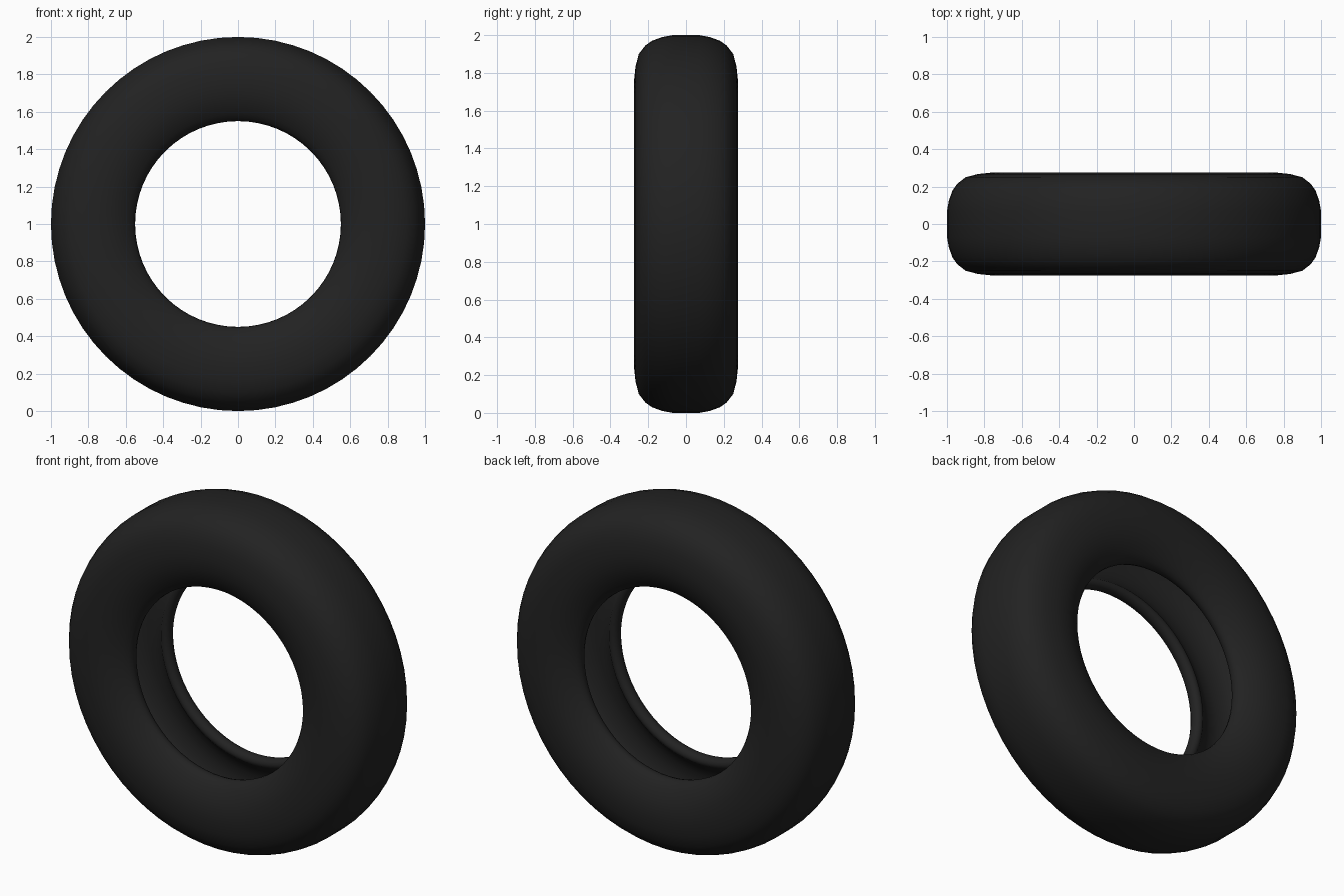
import bpy, bmesh, math

if "Cube" in bpy.data.objects:
    bpy.data.objects.remove(bpy.data.objects["Cube"])

SEGMENTS = 64

rubber = bpy.data.materials.new("black_rubber")
rubber.diffuse_color = (0.016, 0.016, 0.016, 1)
rubber.use_nodes = True
rubber.node_tree.nodes["Principled BSDF"].inputs["Base Color"].default_value = rubber.diffuse_color

# Half cross-section (y, radius): tread centre -> sidewall -> bead -> inner liner
half = [(0.07, 1.0), (0.125, 0.99), (0.18, 0.97), (0.215, 0.945), (0.25, 0.90), (0.267, 0.835),
        (0.275, 0.76), (0.268, 0.69), (0.25, 0.635), (0.225, 0.59), (0.205, 0.565),
        (0.185, 0.552), (0.165, 0.55), (0.145, 0.557), (0.133, 0.575), (0.137, 0.595),
        (0.155, 0.612), (0.19, 0.65), (0.212, 0.70), (0.22, 0.76), (0.21, 0.83),
        (0.18, 0.89), (0.12, 0.92), (0.05, 0.93)]
profile = [(0, 1.0)] + half + [(0, 0.93)] + [(-y, r) for y, r in reversed(half)]

# Tyre: revolve the closed section around the y axis
bm = bmesh.new()
rings = []
for i in range(SEGMENTS):
    a = 2 * math.pi * i / SEGMENTS
    rings.append([bm.verts.new((r * math.cos(a), y, 1 + r * math.sin(a))) for y, r in profile])
n = len(profile)
for i in range(SEGMENTS):
    p, q = rings[i], rings[(i + 1) % SEGMENTS]
    for j in range(n):
        k = (j + 1) % n
        bm.faces.new((p[j], p[k], q[k], q[j]))
bmesh.ops.recalc_face_normals(bm, faces=bm.faces)
for f in bm.faces:
    f.smooth = True
mesh = bpy.data.meshes.new("tyre")
bm.to_mesh(mesh)
bm.free()
mesh.materials.append(rubber)
tyre = bpy.data.objects.new("tyre", mesh)
bpy.context.collection.objects.link(tyre)
